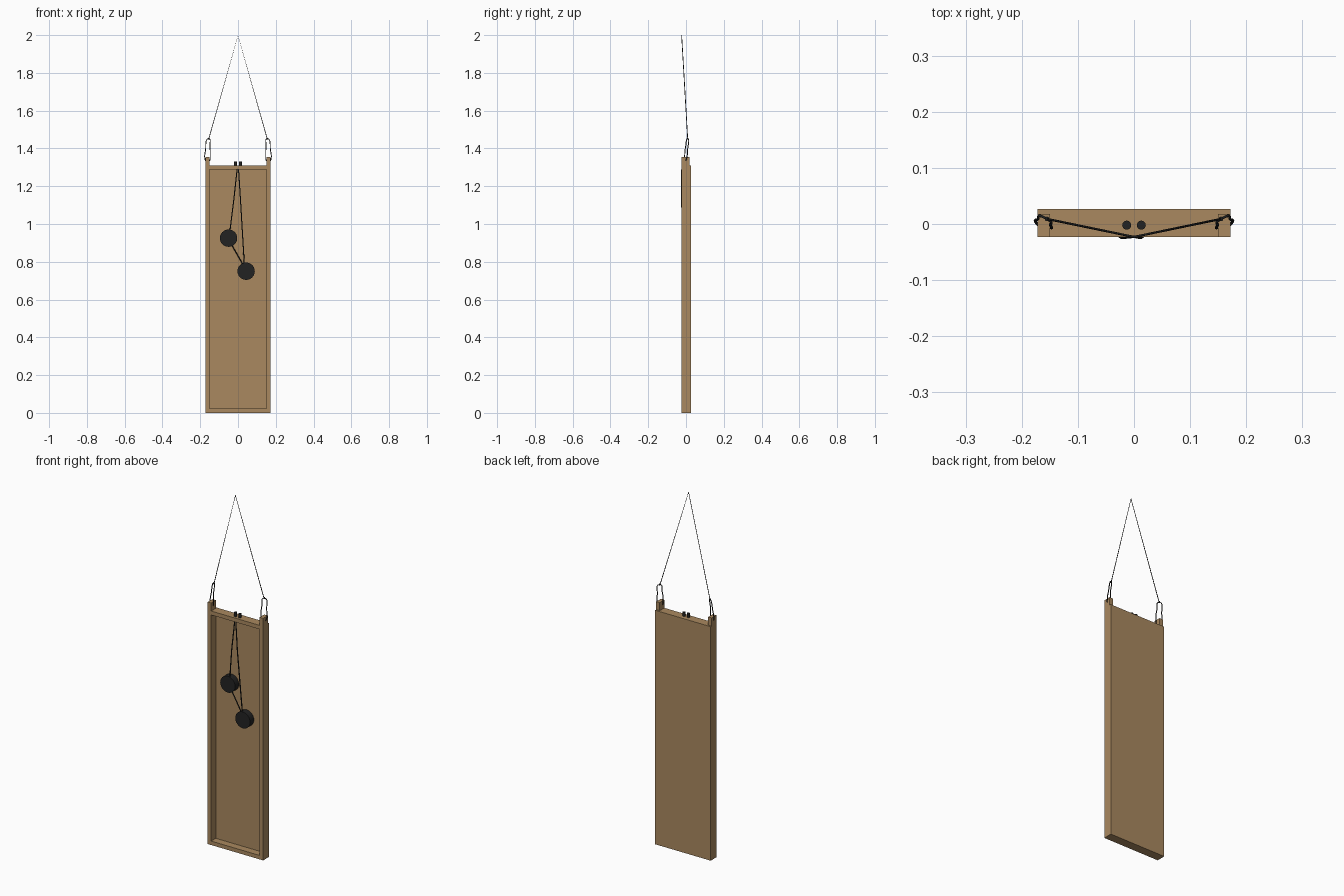
import bpy
from mathutils import Vector
from math import pi

cube = bpy.data.objects.get("Cube")
if cube:
    bpy.data.objects.remove(cube, do_unlink=True)


def material(name, colour):
    m = bpy.data.materials.new(name)
    m.use_nodes = True
    m.diffuse_color = colour
    m.node_tree.nodes["Principled BSDF"].inputs["Base Color"].default_value = colour
    return m


wood = material("warm wood", (0.40, 0.25, 0.115, 1))
black = material("black", (0.016, 0.016, 0.016, 1))


def box(name, low, high):
    low, high = Vector(low), Vector(high)
    bpy.ops.mesh.primitive_cube_add(size=1, location=(low + high) / 2)
    o = bpy.context.object
    o.name = name
    o.scale = high - low
    bpy.ops.object.transform_apply(location=False, rotation=False, scale=True)
    o.data.materials.append(wood)


def disc(name, radius, depth, location, tilt=0):
    bpy.ops.mesh.primitive_cylinder_add(vertices=24, radius=radius, depth=depth,
                                        location=location, rotation=(tilt, 0, 0))
    o = bpy.context.object
    o.name = name
    o.data.materials.append(black)
    bpy.ops.object.shade_smooth_by_angle()


def cord(name, points, radius=0.002, smooth=False, closed=False):
    data = bpy.data.curves.new(name, "CURVE")
    data.dimensions = "3D"
    data.bevel_depth = radius
    data.bevel_resolution = 1
    data.resolution_u = 6
    data.use_fill_caps = True
    if smooth:
        s = data.splines.new("BEZIER")
        s.bezier_points.add(len(points) - 1)
        for b, p in zip(s.bezier_points, points):
            b.co = p
            b.handle_left_type = b.handle_right_type = "AUTO"
    else:
        s = data.splines.new("POLY")
        s.points.add(len(points) - 1)
        for b, p in zip(s.points, points):
            b.co = (*p, 1)
    s.use_cyclic_u = closed
    data.materials.append(black)
    bpy.context.collection.objects.link(bpy.data.objects.new(name, data))


# Shallow wooden tray: back board, rails and tall side posts
W, RAIL, H, EAR = 0.172, 0.022, 1.31, 1.355
FRONT, JOIN, BACK = -0.023, 0.018, 0.027
inner = W - RAIL
box("back_board", (-W, JOIN, 0), (W, BACK, H))
box("bottom_rail", (-inner, FRONT, 0), (inner, JOIN, RAIL))
box("top_rail", (-inner, FRONT, H - RAIL), (inner, JOIN, H))

for side, s in (("left", 1), ("right", -1)):
    x0, x1 = sorted((s * inner, s * W))
    box(side + "_post", (x0, FRONT, 0), (x1, JOIN, EAR))
    # Hanging loop threaded through the post top
    knot = (s * 0.155, 0.009, 1.452)
    cord(side + "_hanging_loop", [
        knot, (s * 0.172, 0.008, 1.39), (s * 0.175, 0.003, 1.345),
        (s * 0.168, -0.003, 1.333), (s * 0.152, -0.006, 1.333),
        (s * 0.147, -0.007, 1.36), (s * 0.149, -0.002, 1.41)],
        0.0025, smooth=True, closed=True)
    disc(side + "_knot", 0.004, 0.008, knot)
    # Stop bead on the top rail
    disc(side + "_bead", 0.008, 0.022, (s * 0.013, -0.002, H + 0.011))

# Hanging line
cord("hanging_line", [(-0.155, 0.009, 1.45), (0, -0.023, 1.998), (0.155, 0.009, 1.45)])

# Clapper discs and their strings
disc("upper_disc", 0.046, 0.034, (-0.05, -0.003, 0.925), pi / 2)
disc("lower_disc", 0.046, 0.034, (0.043, -0.003, 0.75), pi / 2)
cord("upper_string", [(-0.013, -0.002, H), (-0.005, -0.023, 1.287),
                      (-0.022, -0.024, 1.13), (-0.047, -0.008, 0.93)], 0.003)
cord("lower_string", [(0.013, -0.002, H), (0.003, -0.023, 1.287),
                      (0.013, -0.024, 1.13), (0.035, -0.008, 0.76)], 0.003)
cord("linking_string", [(-0.045, -0.008, 0.91), (0.038, -0.008, 0.765)], 0.003)
